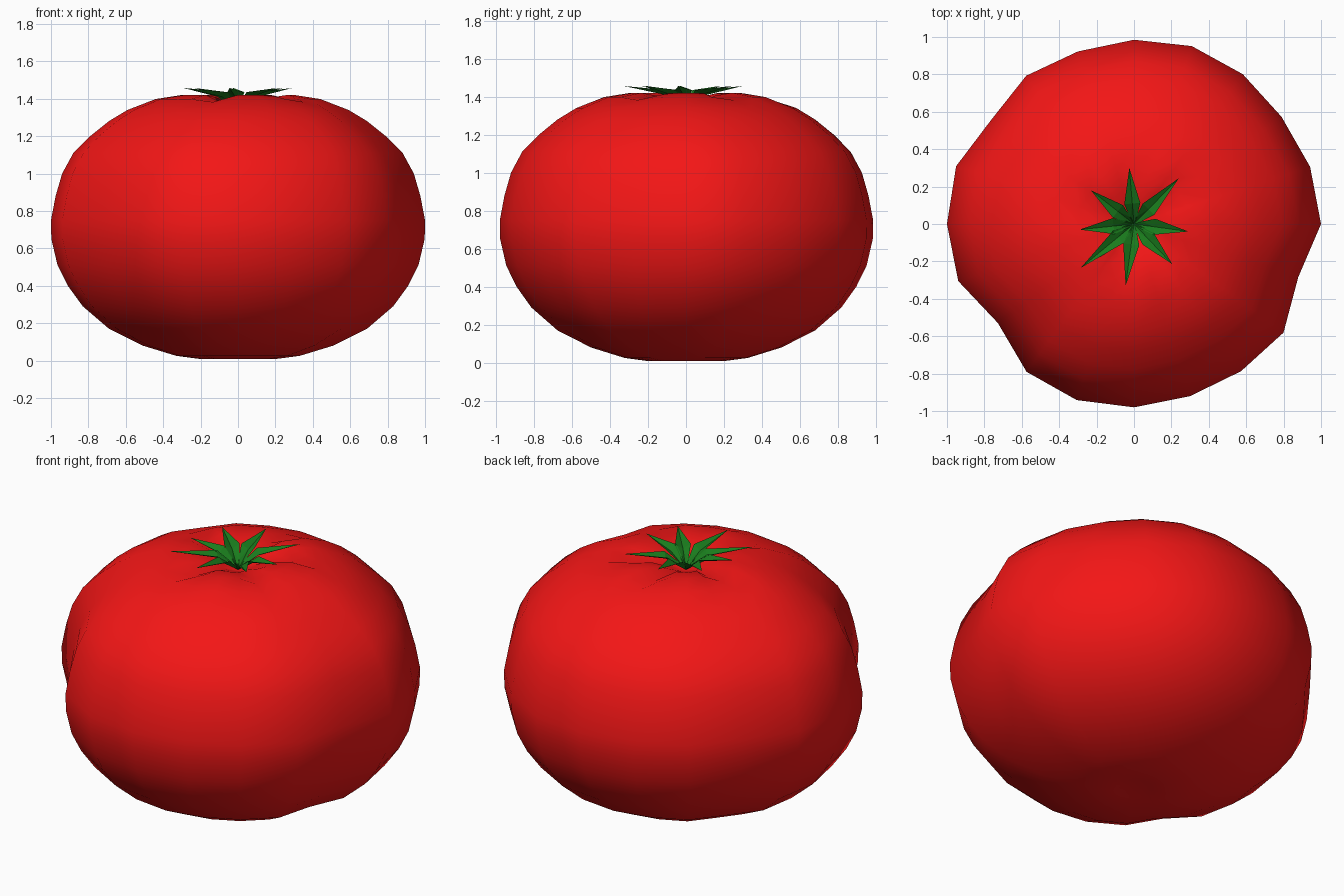
import bpy, bmesh
from math import sin, cos, radians, atan2, hypot, tau

if "Cube" in bpy.data.objects:
    bpy.data.objects.remove(bpy.data.objects["Cube"])


def make_object(name, bm, color):
    mesh = bpy.data.meshes.new(name)
    bmesh.ops.recalc_face_normals(bm, faces=bm.faces)
    bm.to_mesh(mesh)
    bm.free()
    ob = bpy.data.objects.new(name, mesh)
    bpy.context.collection.objects.link(ob)
    mat = bpy.data.materials.new(name + "_color")
    mat.diffuse_color = color
    mat.use_nodes = True
    mat.node_tree.nodes["Principled BSDF"].inputs["Base Color"].default_value = mat.diffuse_color
    mesh.materials.append(mat)
    return ob


# Fruit: lathed profile (radius, height), 20 slightly uneven sides
PROFILE = [(0.10, 0.008), (0.20, 0.008), (0.33, 0.025), (0.51, 0.08), (0.69, 0.17),
           (0.83, 0.29), (0.91, 0.40), (0.965, 0.51), (0.998, 0.65), (1.0, 0.75),
           (0.975, 0.88), (0.94, 1.0), (0.88, 1.11), (0.79, 1.20), (0.69, 1.28),
           (0.59, 1.34), (0.44, 1.398), (0.30, 1.42), (0.19, 1.405), (0.09, 1.365)]
LOBES = [1, .99, .975, .99, 1, .985, .97, .98, .945, 1,
         1, .988, .90, .977, .99, .98, .968, .973, .988, .923]
GROOVES = {2, 5, 9, 14, 18}
SIDES = len(LOBES)

bm = bmesh.new()
rings = []
for r, z in PROFILE:
    ring = []
    for i, lobe in enumerate(LOBES):
        a = tau * i / SIDES
        # creases radiating from the stem hollow
        dip = 0.04 if z > 1.36 and 0.15 < r < 0.5 and i in GROOVES else 0
        if r > 0.4:
            dip *= 0.4
        ring.append(bm.verts.new((r * lobe * cos(a), r * lobe * sin(a), z - dip)))
    rings.append(ring)
for lo, hi in zip(rings, rings[1:]):
    for i in range(SIDES):
        j = (i + 1) % SIDES
        bm.faces.new((lo[i], lo[j], hi[j], hi[i]))
for ring, z in ((rings[0], 0.02), (rings[-1], 1.33)):
    c = bm.verts.new((0, 0, z))
    for i in range(SIDES):
        bm.faces.new((ring[i], ring[(i + 1) % SIDES], c))
for f in bm.faces:
    f.smooth = True
make_object("tomato_fruit", bm, (0.9, 0.008, 0.008, 1))

# Calyx: eight folded pointed leaves around the hollow
TIPS = [(-0.025, 0.30), (0.24, 0.245), (0.29, -0.04), (0.205, -0.215),
        (-0.045, -0.33), (-0.285, -0.235), (-0.29, -0.03), (-0.23, 0.18)]
bm = bmesh.new()
for x, y in TIPS:
    a, length = atan2(y, x), hypot(x, y)

    def vert(u, v, z):
        return bm.verts.new((u * cos(a) - v * sin(a), u * sin(a) + v * cos(a), z))

    base = vert(0, 0, 1.335)
    left_in, right_in = vert(0.035, 0.018, 1.375), vert(0.035, -0.018, 1.375)
    rib = vert(0.11, 0, 1.41)
    left, right = vert(0.11, 0.043, 1.435), vert(0.11, -0.043, 1.435)
    tip = vert(length, 0, 1.457)
    for face in ((base, rib, left_in), (base, right_in, rib), (left_in, rib, left),
                 (right_in, right, rib), (left, rib, tip), (rib, right, tip)):
        bm.faces.new(face)
make_object("calyx_leaves", bm, (0.01, 0.2, 0.012, 1))
